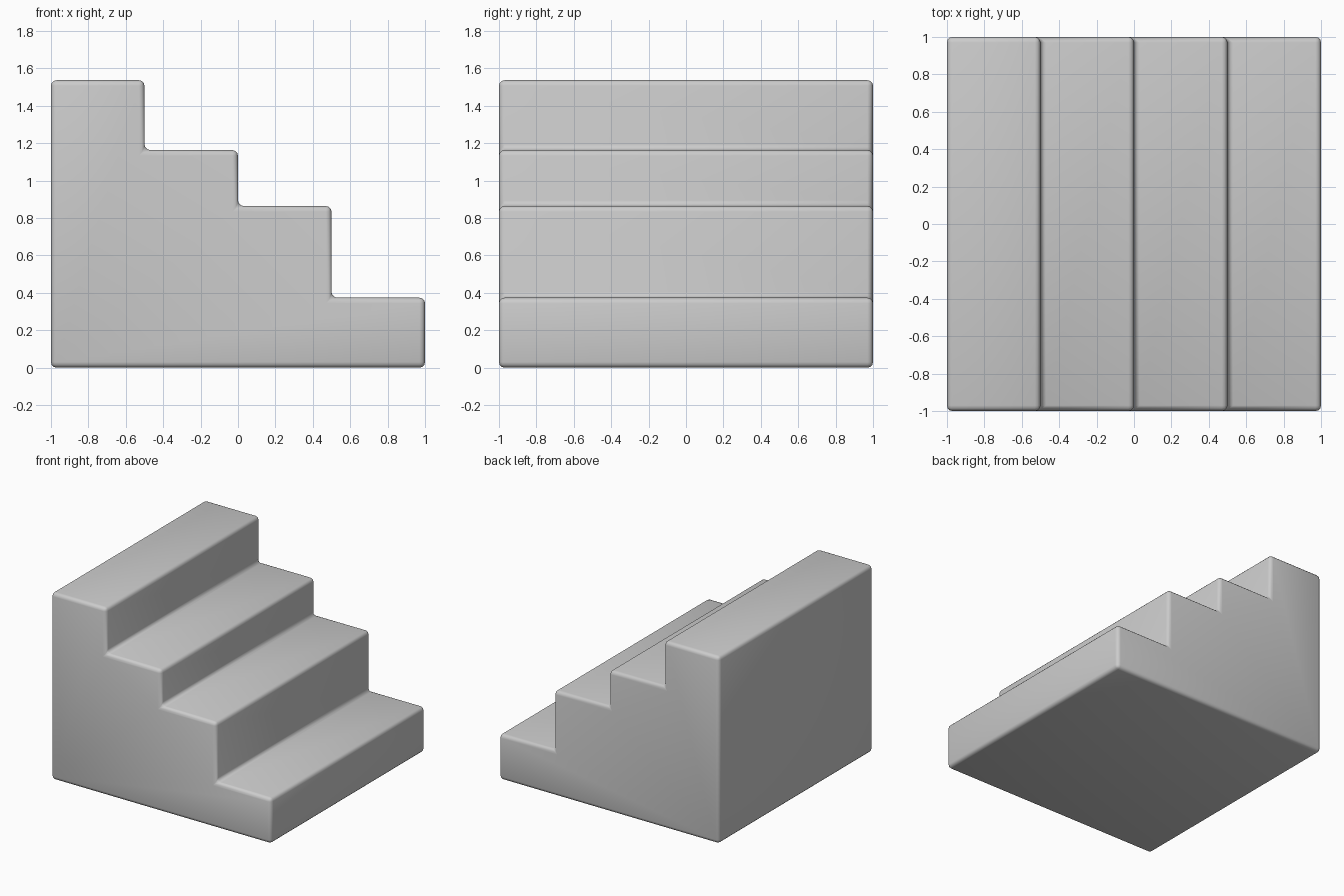
import bpy, bmesh

if "Cube" in bpy.data.objects:
    bpy.data.objects.remove(bpy.data.objects["Cube"])

STEP = 0.5
HEIGHTS = [1.537, 1.163, 0.864, 0.374]   # step tops, from tall (-x) to low (+x)

# Stepped side profile in the xz plane
profile = [(-1, 0)]
for i, h in enumerate(HEIGHTS):
    x = -1 + i * STEP
    profile += [(x, h), (x + STEP, h)]
profile.append((1, 0))

# Extrude the profile across the width
bm = bmesh.new()
face = bm.faces.new([bm.verts.new((x, -1, z)) for x, z in profile])
ext = bmesh.ops.extrude_face_region(bm, geom=[face], use_keep_orig=True)
bmesh.ops.translate(bm, vec=(0, 2, 0),
                    verts=[g for g in ext["geom"] if isinstance(g, bmesh.types.BMVert)])
bmesh.ops.recalc_face_normals(bm, faces=bm.faces[:])
mesh = bpy.data.meshes.new("staircase")
bm.to_mesh(mesh)
bm.free()

staircase = bpy.data.objects.new("staircase", mesh)
bpy.context.collection.objects.link(staircase)
for p in mesh.polygons:
    p.use_smooth = True

# Soft rounded edges, including the inner step corners
bevel = staircase.modifiers.new("rounded_edges", "BEVEL")
bevel.width = 0.03
bevel.segments = 3
bevel.limit_method = "ANGLE"
